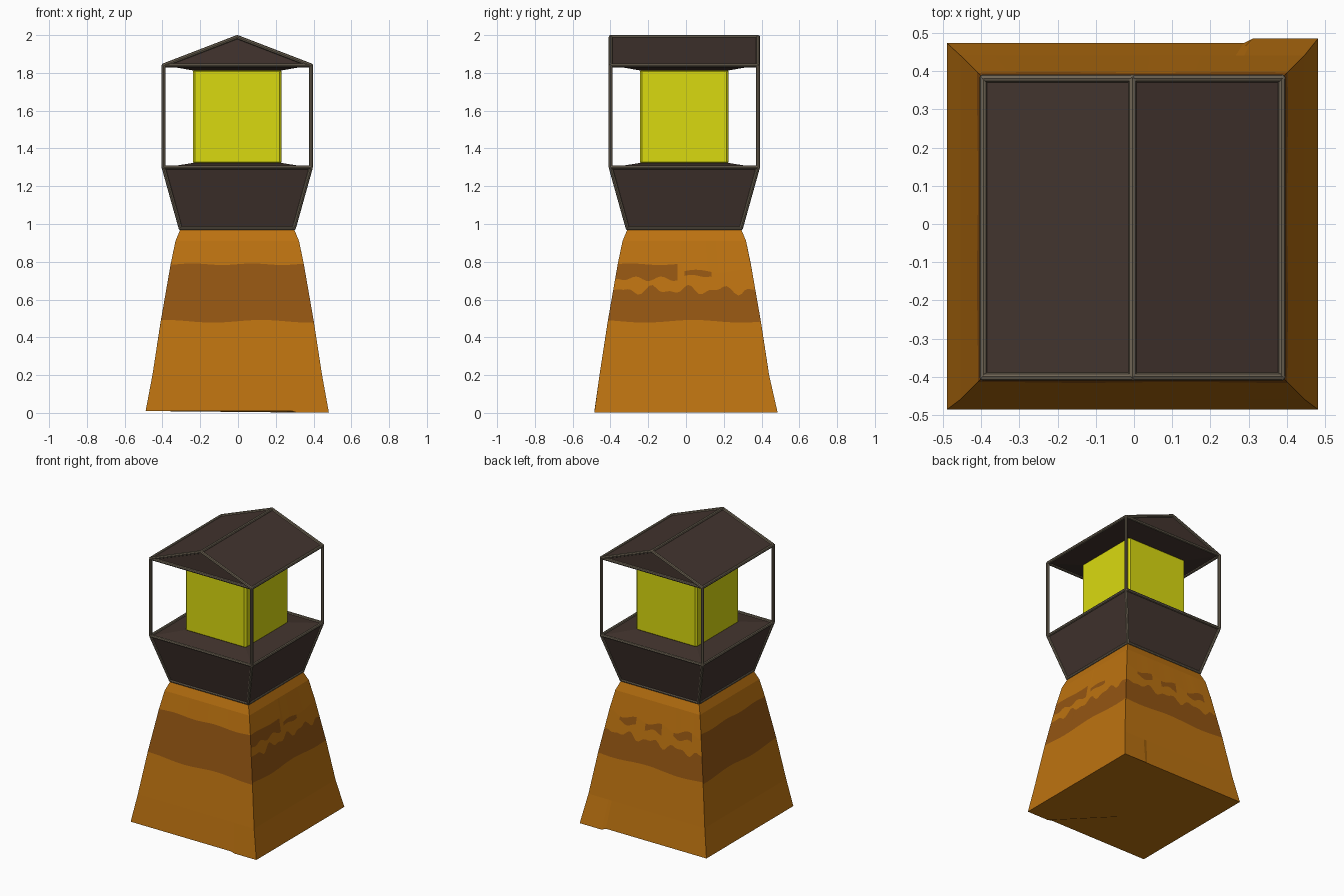
import bpy, bmesh, math
from mathutils import Vector

if "Cube" in bpy.data.objects:
    bpy.data.objects.remove(bpy.data.objects["Cube"])

CX, CY = -0.004, -0.009      # small offset of the tower from the origin


def material(name, rgb):
    lin = [((c / 255 + 0.055) / 1.055) ** 2.4 if c > 10 else c / 255 / 12.92 for c in rgb]
    m = bpy.data.materials.new(name)
    m.diffuse_color = (*lin, 1)
    m.use_nodes = True
    m.node_tree.nodes["Principled BSDF"].inputs["Base Color"].default_value = m.diffuse_color
    return m


TAN = material("ochre", (188, 114, 16))
BROWN = material("brown band", (147, 85, 18))
DARK = material("dark timber", (66, 52, 46))
TRIM = material("grey trim", (110, 100, 84))
YELLOW = material("yellow lamp", (218, 218, 16))


def finish(name, bm, *mats):
    bmesh.ops.recalc_face_normals(bm, faces=bm.faces)
    me = bpy.data.meshes.new(name)
    bm.to_mesh(me)
    bm.free()
    for m in mats:
        me.materials.append(m)
    ob = bpy.data.objects.new(name, me)
    bpy.context.collection.objects.link(ob)
    return ob


def square(h, z):
    return [Vector((CX + sx * h, CY + sy * h, z)) for sx, sy in ((-1, -1), (1, -1), (1, 1), (-1, 1))]


def frustum(name, h0, z0, h1, z1, mat):
    bm = bmesh.new()
    lo = [bm.verts.new(p) for p in square(h0, z0)]
    hi = [bm.verts.new(p) for p in square(h1, z1)]
    bm.faces.new(lo[::-1])
    bm.faces.new(hi)
    for i in range(4):
        j = (i + 1) % 4
        bm.faces.new((lo[i], lo[j], hi[j], hi[i]))
    return finish(name, bm, mat)


# Tapered base: half width follows a profile over height
PROFILE = [(0.0, 0.487), (0.2, 0.449), (0.48, 0.406), (0.79, 0.352), (0.91, 0.327), (0.97, 0.302)]


def half_width(z):
    for (z0, h0), (z1, h1) in zip(PROFILE, PROFILE[1:]):
        if z <= z1:
            return h0 + (h1 - h0) * (z - z0) / (z1 - z0)
    return PROFILE[-1][1]


# Sides: front, right, back, left. Ragged sides have a gap and patches in the band.
PATCHES = {1: [(-1, -0.08), (0.0, 0.42)], 2: [(-0.75, -0.4), (-0.2, 0.15), (0.4, 0.8)]}


def heights(side, u):
    low = 0.485 + 0.007 * math.sin(5 * u + side)
    high = 0.787 + 0.004 * math.sin(7 * u + side)
    ragged = side in PATCHES
    fade = min(1, (1 - abs(u)) * 5)
    mid = 0.65 + fade * (0.017 * math.sin(13 * u + side) + 0.012 * math.sin(23 * u))
    gap = 0.71 + fade * 0.012 * math.sin(17 * u + side)
    if side == 1 and u > -0.05:
        gap, high = 0.725 + 0.006 * math.sin(15 * u), 0.75 + 0.008 * math.sin(9 * u)
    if side == 2:
        gap, high = gap + 0.01, high - 0.02 + 0.015 * math.sin(11 * u)
    if not ragged:
        mid, gap = 0.6, 0.7
    return [0.01, 0.2, low, mid, gap, high, 0.91, 0.97]


bm = bmesh.new()
N = 40
for side in range(4):
    a = side * math.pi / 2
    rows = []
    for c in range(N + 1):
        u = c / N * 2 - 1
        col = []
        for k, z in enumerate(heights(side, u)):
            h = half_width(z)
            x, y = u * h, -h
            p = Vector((x * math.cos(a) - y * math.sin(a) + CX,
                        x * math.sin(a) + y * math.cos(a) + CY * (h < 0.45), z))
            if k == 0:                      # uneven foot
                if p.x > 0.3:
                    p.z -= 0.008
                if p.y > 0.4:
                    p.y -= 0.012 * (p.x < 0.3)
            col.append(bm.verts.new(p))
        rows.append(col)
    for c in range(N):
        u = (c + 0.5) / N * 2 - 1
        for k in range(7):
            f = bm.faces.new((rows[c][k], rows[c + 1][k], rows[c + 1][k + 1], rows[c][k + 1]))
            band = 2 <= k <= 4
            if side in PATCHES and k == 3:
                band = False
            if side in PATCHES and k == 4:
                band = any(s < u < e for s, e in PATCHES[side])
            f.material_index = int(band)
bmesh.ops.remove_doubles(bm, verts=bm.verts, dist=0.0008)
bmesh.ops.holes_fill(bm, edges=[e for e in bm.edges if e.is_boundary], sides=0)
finish("tower_base", bm, TAN, BROWN)

# Flared cabin with raised floor and hanging ceiling
frustum("cabin_body", 0.302, 0.972, 0.39, 1.30, DARK)
frustum("cabin_floor", 0.388, 1.299, 0.235, 1.323, DARK)
frustum("cabin_ceiling", 0.235, 1.813, 0.388, 1.84, DARK)

# Lamp block with narrow chamfers
lamp = frustum("lamp", 0.235, 1.315, 0.235, 1.82, YELLOW)
bev = lamp.modifiers.new("chamfer", "BEVEL")
bev.width, bev.segments = 0.012, 1

# Gabled roof, ridge running front to back
eaves = square(0.39, 1.84)
ridge = [Vector((CX, CY - 0.39, 1.99)), Vector((CX, CY + 0.39, 1.99))]
bm = bmesh.new()
e = [bm.verts.new(p) for p in eaves]
r = [bm.verts.new(p) for p in ridge]
for f in ((e[0], e[1], r[0]), (e[2], e[3], r[1]), (e[1], e[2], r[1], r[0]),
          (e[3], e[0], r[0], r[1]), (e[3], e[2], e[1], e[0])):
    bm.faces.new(f)
finish("roof", bm, DARK)


# Thin bars along every edge of the cabin, posts and roof
def bars(name, pairs, radius=0.0105):
    bm = bmesh.new()
    joints = set()
    for a, b in pairs:
        d = b - a
        rot = d.to_track_quat("Z", "Y").to_matrix().to_4x4()
        rot.translation = (a + b) / 2
        bmesh.ops.create_cone(bm, cap_ends=True, segments=8, radius1=radius, radius2=radius,
                              depth=d.length, matrix=rot)
        joints |= {a.to_tuple(4), b.to_tuple(4)}
    for p in joints:
        ball = bmesh.ops.create_icosphere(bm, subdivisions=1, radius=radius * 1.1)
        bmesh.ops.translate(bm, verts=ball["verts"], vec=p)
    finish(name, bm, TRIM)


def ring(pts):
    return [(pts[i], pts[(i + 1) % 4]) for i in range(4)]


foot, sill = square(0.300, 0.978), square(0.39, 1.30)
bars("cabin_trim", ring(foot) + ring(sill) + list(zip(foot, sill)))
bars("corner_posts", list(zip(sill, eaves)))
bars("roof_trim", ring(eaves) + [(ridge[0], ridge[1]), (eaves[0], ridge[0]), (eaves[1], ridge[0]),
                                 (eaves[2], ridge[1]), (eaves[3], ridge[1])])
